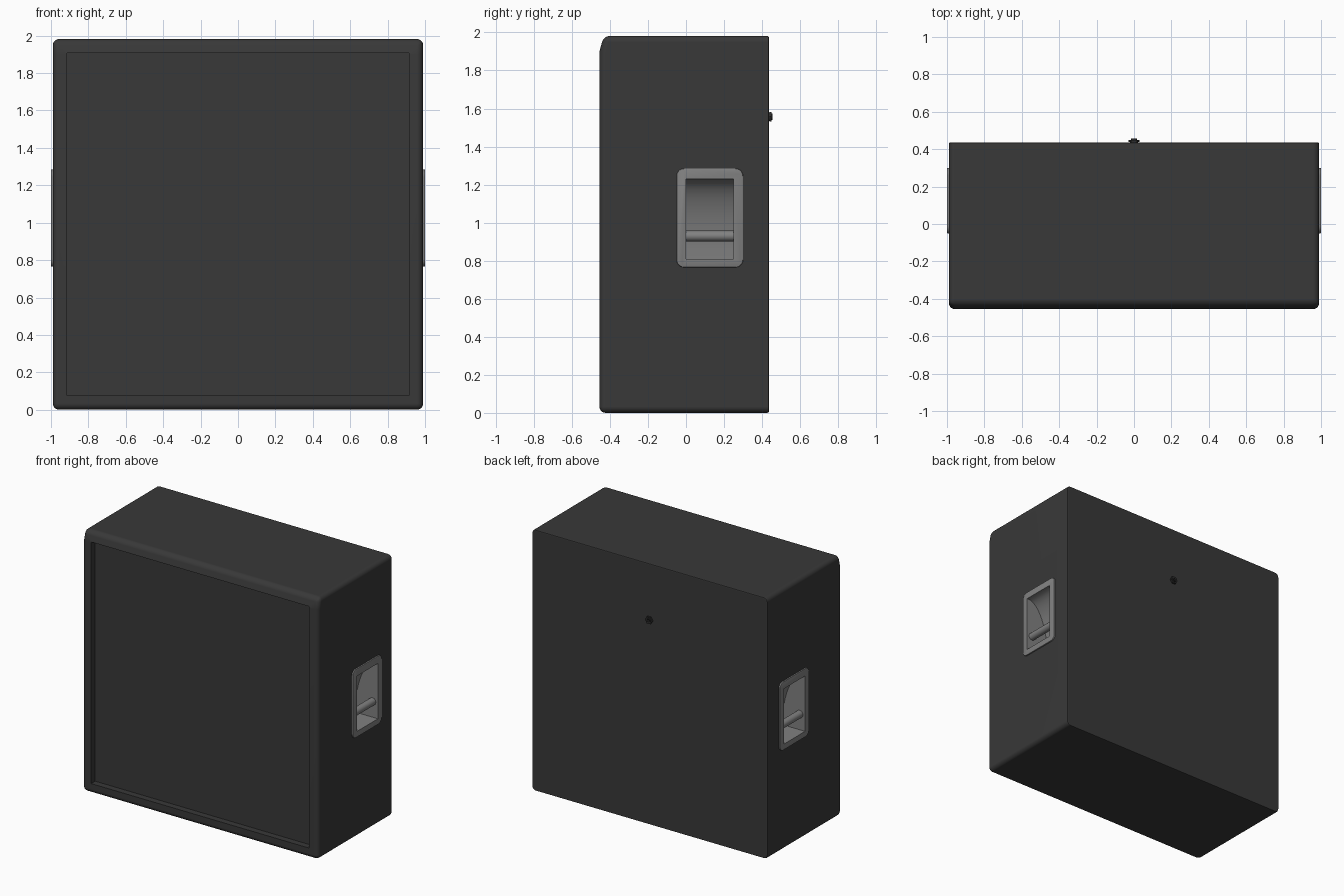
import bpy, bmesh, math
from mathutils import Matrix, Vector

if "Cube" in bpy.data.objects:
    bpy.data.objects.remove(bpy.data.objects["Cube"])


def material(name, v):
    m = bpy.data.materials.new(name)
    m.diffuse_color = (v, v, v, 1)
    m.use_nodes = True
    m.node_tree.nodes["Principled BSDF"].inputs["Base Color"].default_value = m.diffuse_color
    return m


DARK = material("dark_covering", 0.04)
GREY = material("grey_metal", 0.22)
BLACK = material("black_plastic", 0.025)


def make(name, bm, mat):
    bmesh.ops.recalc_face_normals(bm, faces=bm.faces)
    me = bpy.data.meshes.new(name)
    bm.to_mesh(me)
    bm.free()
    ob = bpy.data.objects.new(name, me)
    bpy.context.collection.objects.link(ob)
    me.materials.append(mat)
    return ob


def activate(ob):
    bpy.ops.object.select_all(action='DESELECT')
    ob.select_set(True)
    bpy.context.view_layer.objects.active = ob


def smooth(ob):
    activate(ob)
    bpy.ops.object.shade_smooth_by_angle(angle=math.radians(35))


def box_bm(lo, hi):
    bm = bmesh.new()
    bmesh.ops.create_cube(bm, size=1)
    lo, hi = Vector(lo), Vector(hi)
    for v in bm.verts:
        v.co = Vector((v.co[i] + 0.5) * (hi[i] - lo[i]) + lo[i] for i in range(3))
    return bm


def cut(ob, lo, hi):
    cutter = make("cutter", box_bm(lo, hi), ob.data.materials[0])
    cutter.hide_render = True
    mod = ob.modifiers.new("cut", 'BOOLEAN')
    mod.operation, mod.solver, mod.object = 'DIFFERENCE', 'EXACT', cutter
    activate(ob)
    bpy.ops.object.modifier_apply(modifier=mod.name)
    bpy.data.objects.remove(cutter)


def prism(pts, x0, x1):
    """Extrude a (y, z) outline along x."""
    bm = bmesh.new()
    face = bm.faces.new([bm.verts.new((x0, y, z)) for y, z in pts])
    ext = bmesh.ops.extrude_face_region(bm, geom=[face])
    for v in ext["geom"]:
        if isinstance(v, bmesh.types.BMVert):
            v.co.x = x1
    return bm


def bevel(bm, edges, r, n):
    bmesh.ops.bevel(bm, geom=edges, offset=r, segments=n, profile=0.5, affect='EDGES')


def mirror(ob):
    ob.modifiers.new("mirror", 'MIRROR')


# Cabinet: soft front edges, nearly sharp back, slightly raked top lip
FRONT, BACK, TOP = -0.455, 0.437, 1.982
bm = prism([(FRONT, 0), (BACK, 0), (BACK, TOP), (FRONT + 0.022, TOP), (FRONT, 1.90)], -0.99, 0.99)


def is_soft(e):
    a, b = (v.co for v in e.verts)
    if min(a.y, b.y) > 0.4:
        return False
    along_x_lip = abs(a.x - b.x) > 0.1 and abs(a.z - 1.90) < 0.01
    return not along_x_lip


bevel(bm, [e for e in bm.edges if is_soft(e)], 0.033, 5)
bevel(bm, [e for e in bm.edges if all(v.co.y > BACK - 1e-4 for v in e.verts)], 0.01, 2)
cabinet = make("cabinet", bm, DARK)
cut(cabinet, (-0.915, -0.6, 0.075), (0.915, -0.405, 1.908))
for s in (-1, 1):
    x0, x1 = sorted((s * 0.78, s * 1.1))
    cut(cabinet, (x0, -0.01, 0.80), (x1, 0.26, 1.24))
smooth(cabinet)
cabinet.modifiers.new("weighted", 'WEIGHTED_NORMAL').keep_sharp = True

# Grille cloth panel set inside the frame
make("grille_cloth", box_bm((-0.912, -0.412, 0.078), (0.912, -0.40, 1.905)), DARK)

# Side handles: rounded flange with a rectangular opening
Y0, Y1, Z0, Z1 = 0.0, 0.25, 0.81, 1.23
bm = box_bm((0.98, -0.05, 0.765), (1.0, 0.30, 1.285))
bevel(bm, [e for e in bm.edges if abs(e.verts[0].co.x - e.verts[1].co.x) > 0.01], 0.04, 6)
bevel(bm, [e for e in bm.edges if all(v.co.x > 0.999 for v in e.verts)], 0.005, 2)
flange = make("handle_flange", bm, GREY)
cut(flange, (0.9, Y0, Z0), (1.1, Y1, Z1))
smooth(flange)
mirror(flange)

# Scooped handle cup: curved back, flat floor and side walls
DEPTH, N = 0.18, 12
curve = [(0.99 - DEPTH * math.sin(t), Z0 + (Z1 - Z0) * math.cos(t))
         for t in (i * math.pi / 2 / N for i in range(N + 1))]
outline = curve + [(0.99, Z0)]
bm = bmesh.new()
near, far = ([bm.verts.new((x, y, z)) for x, z in outline] for y in (Y0, Y1))
for i in range(len(outline) - 1):
    bm.faces.new((near[i], near[i + 1], far[i + 1], far[i]))
bm.faces.new(near)
bm.faces.new(far)
cup = make("handle_cup", bm, GREY)
cup.data.flip_normals()
smooth(cup)
mirror(cup)

# Handle grip bar
bm = bmesh.new()
bmesh.ops.create_cone(bm, cap_ends=True, segments=20, radius1=0.028, radius2=0.028, depth=Y1 - Y0,
                      matrix=Matrix.Translation((0.955, (Y0 + Y1) / 2, 0.93)) @ Matrix.Rotation(math.pi / 2, 4, 'X'))
bar = make("handle_bar", bm, GREY)
smooth(bar)
mirror(bar)


# Rear jack socket: washer, hex nut and threaded collar
def ring(name, r_out, r_in, y0, y1, n):
    bm = bmesh.new()
    loops = []
    for r, y in ((r_in, y0), (r_out, y0), (r_out, y1), (r_in, y1)):
        loops.append([bm.verts.new((r * math.cos(a), y, 1.557 + r * math.sin(a)))
                      for a in (2 * math.pi * i / n for i in range(n))])
    for k in range(4):
        a, b = loops[k], loops[(k + 1) % 4]
        for i in range(n):
            j = (i + 1) % n
            bm.faces.new((a[i], a[j], b[j], b[i]))
    smooth(make(name, bm, BLACK))


ring("jack_washer", 0.022, 0.010, 0.43, 0.441, 24)
ring("jack_nut", 0.030, 0.010, 0.438, 0.450, 6)
ring("jack_collar", 0.017, 0.009, 0.44, 0.456, 24)
